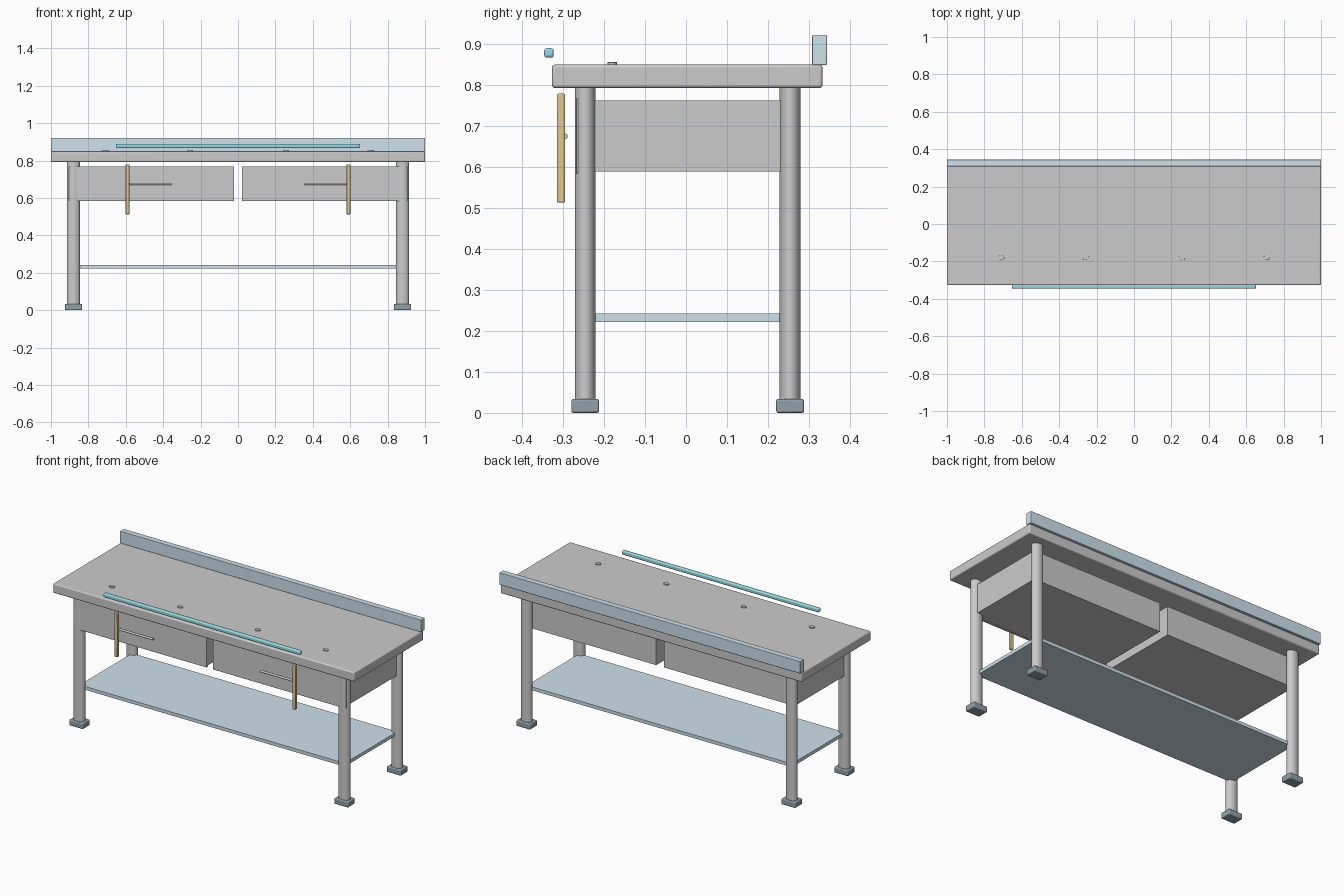
import bpy, math

if "Cube" in bpy.data.objects:
    bpy.data.objects.remove(bpy.data.objects["Cube"])


def material(name, rgb):
    m = bpy.data.materials.new(name)
    m.diffuse_color = (*rgb, 1)
    m.use_nodes = True
    m.node_tree.nodes["Principled BSDF"].inputs["Base Color"].default_value = m.diffuse_color
    return m


BLUE = material("pale_blue", (0.62, 0.76, 0.84))
CYAN = material("cyan", (0.33, 0.70, 0.78))
TAN = material("tan", (0.75, 0.57, 0.28))
DARK = material("dark_grey", (0.28, 0.35, 0.40))


def finish(o, name, mat, bevel):
    o.name = name
    bpy.ops.object.transform_apply(location=False, rotation=True, scale=True)
    if mat:
        o.data.materials.append(mat)
    if bevel:
        b = o.modifiers.new("bevel", "BEVEL")
        b.width, b.segments = bevel, 3
    bpy.ops.object.shade_smooth_by_angle(angle=math.radians(35))
    return o


def box(name, x, y, z, mat=None, bevel=0.0):
    """Box from (min, max) ranges on each axis."""
    bpy.ops.mesh.primitive_cube_add(size=1, location=[(a + b) / 2 for a, b in (x, y, z)])
    o = bpy.context.object
    o.scale = [b - a for a, b in (x, y, z)]
    return finish(o, name, mat, bevel)


def rod(name, loc, rx, ry, length, axis="Z", mat=None, bevel=0.0):
    bpy.ops.mesh.primitive_cylinder_add(vertices=32, radius=1, depth=1, location=loc)
    o = bpy.context.object
    o.scale = (rx, ry, length)
    if axis == "X":
        o.rotation_euler.y = math.pi / 2
    return finish(o, name, mat, bevel)


# Worktop, rear upstand and lower shelf
box("worktop", (-1, 1), (-0.327, 0.333), (0.793, 0.85), bevel=0.007)
box("rear_upstand", (-1, 1), (0.308, 0.344), (0.849, 0.922), BLUE, 0.003)
box("lower_shelf", (-0.88, 0.88), (-0.245, 0.253), (0.222, 0.242), BLUE)

# Oval legs with square feet
for sx, side in ((-1, "left"), (1, "right")):
    for y, end in ((-0.246, "front"), (0.254, "back")):
        x = sx * 0.88
        rod(f"{end}_{side}_leg", (x, y, 0.411), 0.035, 0.0255, 0.77)
        box(f"{end}_{side}_foot", (x - 0.046, x + 0.046), (y - 0.034, y + 0.034),
            (0, 0.034), DARK, 0.005)

# Drawers with front panel, bar handle and hanging strap
for sx, side in ((-1, "left"), (1, "right")):
    def span(a, b):
        return tuple(sorted((sx * a, sx * b)))
    box(f"{side}_drawer_body", span(0.026, 0.892), (-0.26, 0.245), (0.589, 0.763))
    box(f"{side}_drawer_front", span(0.021, 0.905), (-0.268, -0.255), (0.584, 0.768), bevel=0.002)
    rod(f"{side}_drawer_handle", (sx * 0.468, -0.295, 0.675), 0.0065, 0.0065, 0.225, "X")
    box(f"{side}_strap", span(0.58, 0.601), (-0.315, -0.295), (0.513, 0.779), TAN, 0.004)

# Front rail floating above the worktop edge
box("front_rail", (-0.653, 0.653), (-0.346, -0.323), (0.867, 0.89), CYAN, 0.006)

# Bolt heads on the worktop
for i, x in enumerate((-0.71, -0.257, 0.257, 0.709)):
    rod(f"bolt_{i + 1}", (x, -0.18, 0.851), 0.017, 0.012, 0.01, bevel=0.001)
